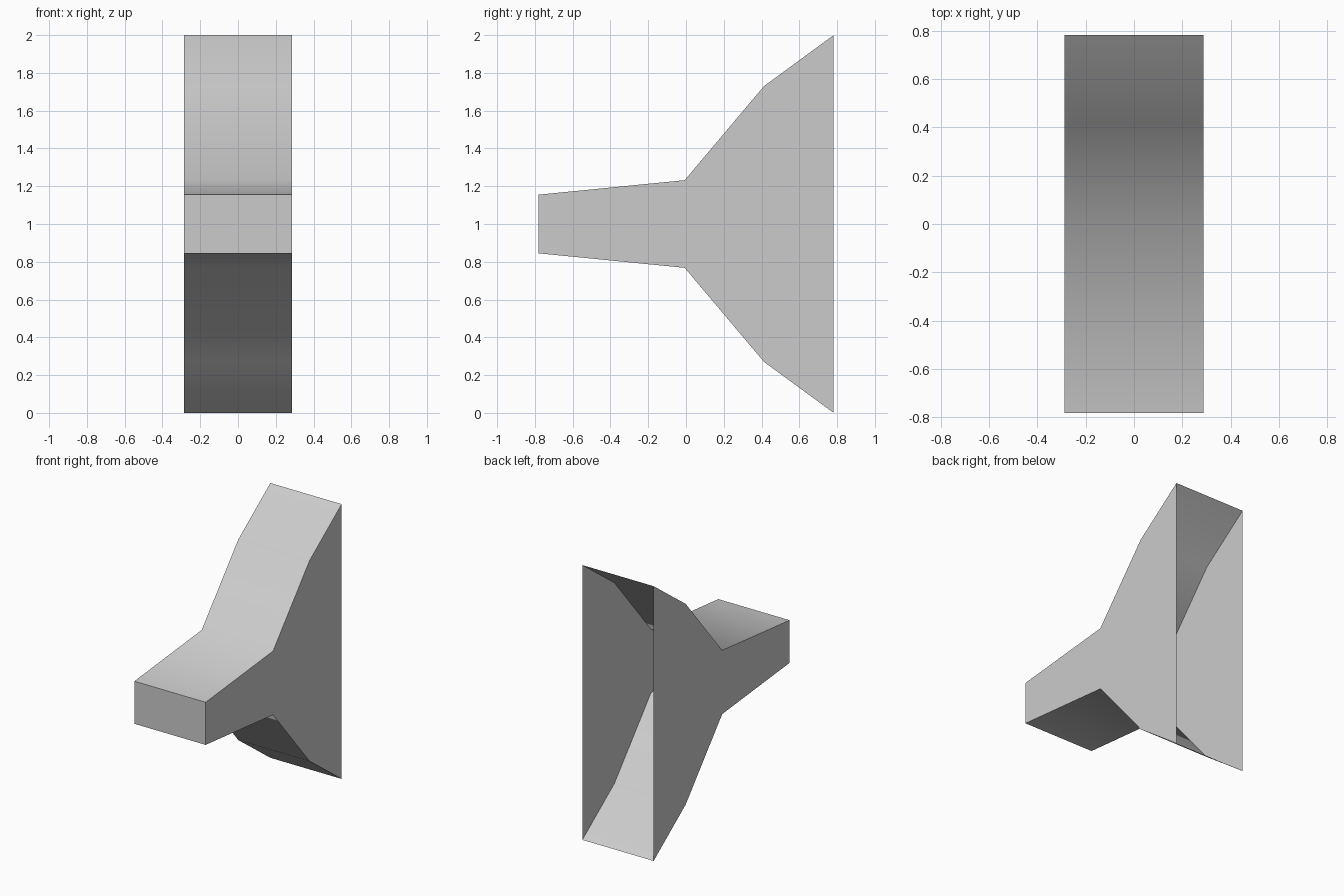
import bpy
import bmesh
import math

cube = bpy.data.objects.get("Cube")
if cube:
    bpy.data.objects.remove(cube, do_unlink=True)

# Plain grey material
grey = bpy.data.materials.new("plain_grey")
grey.use_nodes = True
colour = (0.6, 0.6, 0.6, 1)
grey.diffuse_color = colour
grey.node_tree.nodes["Principled BSDF"].inputs["Base Color"].default_value = colour

HALF_WIDTH = 0.287
MID = 1.0

# Side outline: (y, height above the middle), mirrored below
upper = [(-0.782, 0.155), (-0.007, 0.232), (0.413, 0.73), (0.782, 1.0)]
outline = [(y, MID + h) for y, h in upper]
outline += [(y, MID - h) for y, h in reversed(upper)]

# Hollow flared shell: two side walls joined by a skin, open at the back
bm = bmesh.new()
left = [bm.verts.new((HALF_WIDTH, y, z)) for y, z in outline]
right = [bm.verts.new((-HALF_WIDTH, y, z)) for y, z in outline]
bm.faces.new(left[::-1])
bm.faces.new(right)
back_edge = len(upper) - 1
for i in range(len(outline)):
    if i != back_edge:
        j = (i + 1) % len(outline)
        bm.faces.new((left[i], left[j], right[j], right[i]))
bmesh.ops.recalc_face_normals(bm, faces=bm.faces)

# Point the normals outward, judged by the front face
front = min(bm.faces, key=lambda f: f.calc_center_median().y)
if front.normal.y > 0:
    bmesh.ops.reverse_faces(bm, faces=bm.faces)

mesh = bpy.data.meshes.new("flared_shell")
bm.to_mesh(mesh)
bm.free()
mesh.materials.append(grey)
shell = bpy.data.objects.new("flared_shell", mesh)
bpy.context.collection.objects.link(shell)

# Smooth ramps, sharp side and front edges
bpy.ops.object.select_all(action="DESELECT")
shell.select_set(True)
bpy.context.view_layer.objects.active = shell
bpy.ops.object.shade_smooth_by_angle(angle=math.radians(60))
